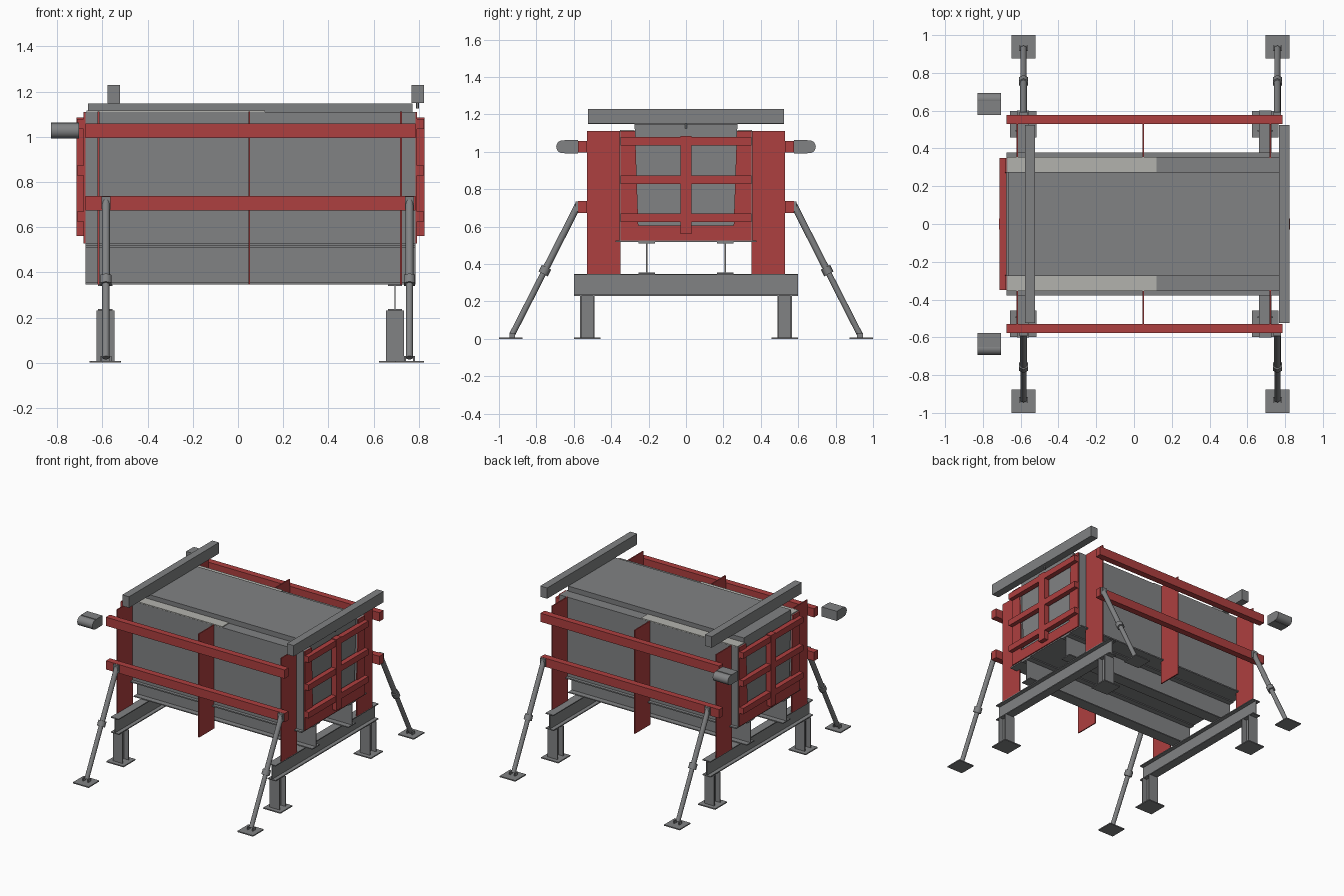
import bpy, bmesh, math
from mathutils import Vector, Matrix

if "Cube" in bpy.data.objects:
    bpy.data.objects.remove(bpy.data.objects["Cube"])


def material(name, rgb):
    m = bpy.data.materials.new(name)
    m.diffuse_color = (*rgb, 1)
    m.use_nodes = True
    m.node_tree.nodes["Principled BSDF"].inputs["Base Color"].default_value = m.diffuse_color
    return m


GREY = material("steel grey", (0.22, 0.225, 0.23))
RED = material("painted red", (0.42, 0.05, 0.05))
PALE = material("pale strip", (0.45, 0.45, 0.42))


def finish(name, bm, mat):
    bmesh.ops.recalc_face_normals(bm, faces=bm.faces)
    me = bpy.data.meshes.new(name)
    bm.to_mesh(me)
    bm.free()
    me.materials.append(mat)
    ob = bpy.data.objects.new(name, me)
    bpy.context.collection.objects.link(ob)
    return ob


def boxes(name, mat, *specs):
    """One object made of boxes given as (x0, x1, y0, y1, z0, z1)."""
    bm = bmesh.new()
    for x0, x1, y0, y1, z0, z1 in specs:
        mtx = (Matrix.Translation(((x0 + x1) / 2, (y0 + y1) / 2, (z0 + z1) / 2))
               @ Matrix.Diagonal((abs(x1 - x0), abs(y1 - y0), abs(z1 - z0), 1)))
        bmesh.ops.create_cube(bm, size=1, matrix=mtx)
    return finish(name, bm, mat)


def extrude_yz(name, mat, pts, x0, x1):
    """Profile in the y-z plane extruded along x."""
    bm = bmesh.new()
    f = bm.faces.new([bm.verts.new((x0, y, z)) for y, z in pts])
    r = bmesh.ops.extrude_face_region(bm, geom=[f])
    bmesh.ops.translate(bm, vec=(x1 - x0, 0, 0),
                        verts=[v for v in r["geom"] if isinstance(v, bmesh.types.BMVert)])
    return finish(name, bm, mat)


def rod(name, mat, a, b, radius, sides=16):
    a, b = Vector(a), Vector(b)
    d = b - a
    bm = bmesh.new()
    mtx = Matrix.Translation((a + b) / 2) @ d.to_track_quat("Z", "Y").to_matrix().to_4x4()
    bmesh.ops.create_cone(bm, cap_ends=True, segments=sides, radius1=radius,
                          radius2=radius, depth=d.length, matrix=mtx)
    for f in bm.faces:
        f.smooth = len(f.verts) == 4
    ob = finish(name, bm, mat)
    for e in ob.data.edges:
        va, vb = (ob.data.vertices[i].co for i in e.vertices)
        e.use_edge_sharp = abs((va - vb).normalized().dot(d.normalized())) < 0.5
    return ob


T = 0.007  # steel plate thickness
X0, X1 = -0.675, 0.785  # body ends

# Main body: side walls, floor, tapered core with lid
extrude_yz("body_core", GREY, [(-0.255, 0.6), (0.255, 0.6), (0.275, 1.148), (-0.275, 1.148)],
           -0.665, 0.772)
boxes("body_floor", GREY, (X0, X1, -0.378, 0.378, 0.518, 0.527))
for s, side in ((-1, "front"), (1, "back")):
    boxes(side + "_side_wall", GREY, (X0, X1, s * 0.27, s * 0.355, 0.527, 1.11))
    boxes(side + "_top_strip", PALE, (-0.67, 0.12, s * 0.276, s * 0.354, 1.108, 1.116))

# Red U-shaped end plates and the grids on them
u_shape = [(-0.35, 1.11), (-0.35, 0.527), (0.35, 0.527), (0.35, 1.11),
           (0.272, 1.11), (0.255, 0.605), (-0.255, 0.605), (-0.272, 1.11)]
for x, d, end in ((X0, -1, "left"), (X1, 1, "right")):
    extrude_yz(end + "_end_plate", RED, u_shape, x, x + d * 0.008)
    out = x + d * 0.04
    boxes(end + "_end_grid", RED,
          (x, out, -0.03, 0.03, 0.56, 1.085),
          *[(x, out - d * 0.002, -0.35, 0.35, z - 0.022, z + 0.022)
            for z in (0.647, 0.85, 1.057)])

# Red vertical ribs and long side rails
for s, side in ((-1, "front"), (1, "back")):
    for i, x in enumerate((-0.618, 0.05, 0.722)):
        boxes(f"{side}_rib_{i + 1}", RED,
              (x - 0.004, x + 0.004, s * 0.35, s * 0.53, 0.347, 1.112))
    for z, level in ((0.705, "lower"), (1.027, "upper")):
        boxes(f"{side}_{level}_rail", RED,
              (X0, X1, s * 0.53, s * 0.577, z - 0.032, z + 0.032))

# Long I-beams under the body
for s, side in ((-1, "front"), (1, "back")):
    y = s * 0.21
    boxes(side + "_long_beam", GREY,
          (X0, X1, y - 0.043, y + 0.043, 0.347, 0.347 + T),
          (X0, X1, y - 0.043, y + 0.043, 0.518 - T, 0.518),
          (X0, X1, y - 0.003, y + 0.003, 0.347, 0.518))

# Cross I-beams with H-section legs and foot plates
for x, end in ((-0.587, "left"), (0.695, "right")):
    boxes(end + "_cross_beam", GREY,
          (x - 0.032, x + 0.032, -0.6, 0.6, 0.23, 0.23 + T),
          (x - 0.032, x + 0.032, -0.6, 0.6, 0.347 - T, 0.347),
          (x - 0.003, x + 0.003, -0.6, 0.6, 0.23, 0.347))
    for s, side in ((-1, "front"), (1, "back")):
        y = s * 0.528
        boxes(f"{side}_{end}_leg", GREY,
              (x - 0.04, x + 0.04, y - 0.038, y - 0.038 + T, 0.006, 0.23),
              (x - 0.04, x + 0.04, y + 0.038 - T, y + 0.038, 0.006, 0.23),
              (x - 0.003, x + 0.003, y - 0.038, y + 0.038, 0.006, 0.23))
        boxes(f"{side}_{end}_leg_foot", GREY,
              (x - 0.07, x + 0.07, y - 0.07, y + 0.07, 0, 0.008))

# Slanted telescopic struts with collars, lugs and foot plates
for x, end in ((-0.585, "left"), (0.759, "right")):
    for s, side in ((-1, "front"), (1, "back")):
        top, mid, low = [Vector((x, s * y, z)) for y, z in
                         ((0.577, 0.715), (0.755, 0.365), (0.93, 0.022))]
        n = f"{side}_{end}_strut"
        rod(n + "_upper", GREY, top, mid, 0.018)
        rod(n + "_lower", GREY, mid, low, 0.016)
        d = (low - top).normalized()
        rod(n + "_collar", GREY, mid - d * 0.02, mid + d * 0.02, 0.028, 6)
        boxes(n + "_bracket", GREY,
              (x - 0.02, x + 0.02, s * 0.575, s * 0.592, 0.68, 0.735))
        boxes(n + "_foot", GREY,
              (x - 0.064, x + 0.064, s * 0.875, s * 1.0, 0, 0.008),
              (x - 0.024, x - 0.016, s * 0.915, s * 0.945, 0.008, 0.03),
              (x + 0.016, x + 0.024, s * 0.915, s * 0.945, 0.008, 0.03))

# Top cross bars
boxes("left_top_bar", GREY, (-0.578, -0.523, -0.525, 0.525, 1.148, 1.23))
boxes("right_top_bar", GREY, (0.767, 0.823, -0.525, 0.525, 1.15, 1.23))
rod("right_top_pin", GREY, (0.795, 0, 1.125), (0.795, 0, 1.15), 0.006, 8)

# Drive units: block plus round housing
for s, side in ((-1, "front"), (1, "back")):
    boxes(side + "_drive_block", GREY, (-0.828, -0.704, s * 0.577, s * 0.65, 0.992, 1.063))
    rod(side + "_drive_housing", GREY, (-0.828, s * 0.66, 1.027), (-0.704, s * 0.66, 1.027),
        0.034, 24)
